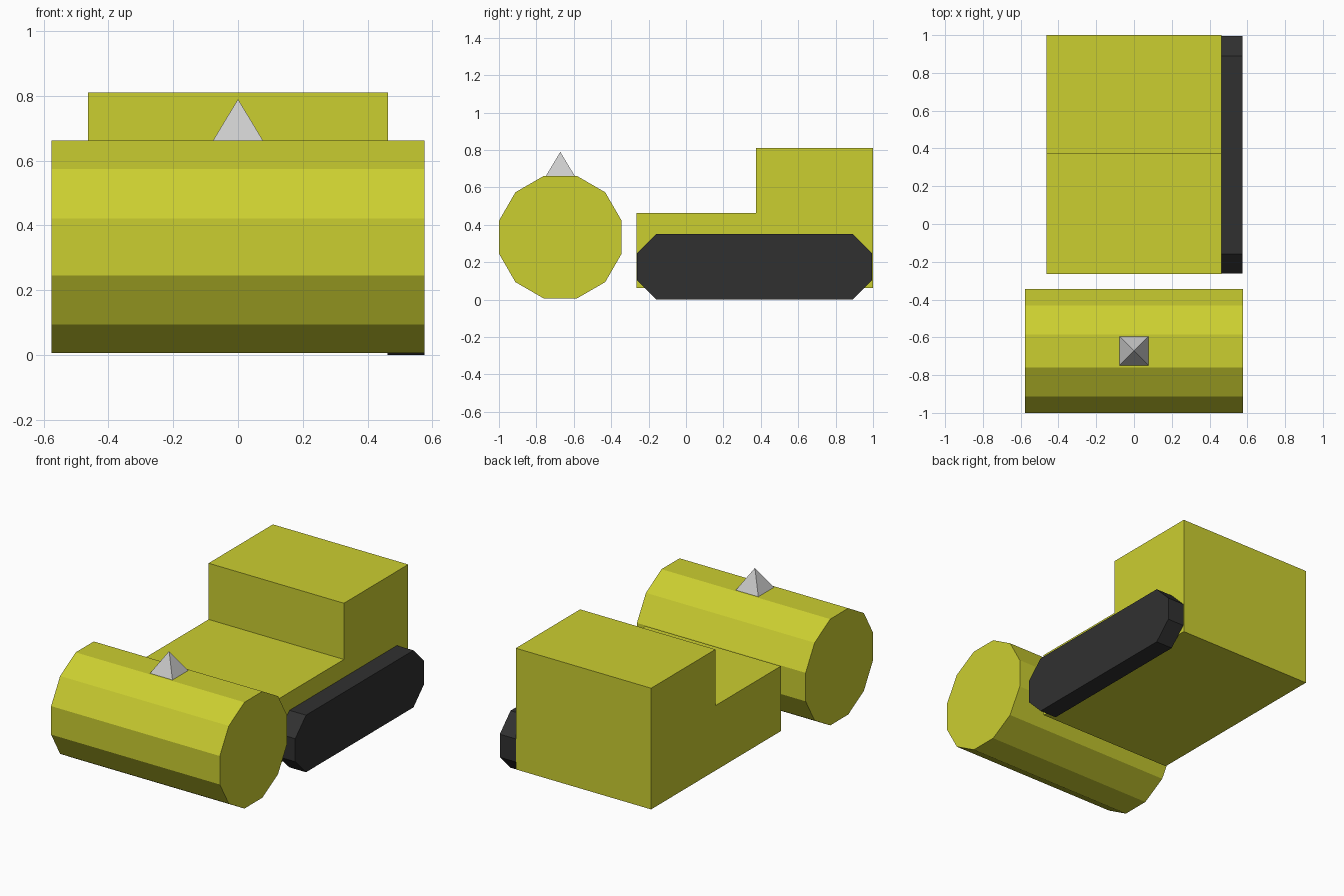
import bpy
import bmesh
import math

if "Cube" in bpy.data.objects:
    bpy.data.objects.remove(bpy.data.objects["Cube"])


def material(name, rgb):
    mat = bpy.data.materials.new(name)
    mat.diffuse_color = (*rgb, 1)
    mat.use_nodes = True
    mat.node_tree.nodes["Principled BSDF"].inputs["Base Color"].default_value = mat.diffuse_color
    return mat


def extrude_profile(name, points, x0, x1, mat):
    """Closed (y, z) outline extruded along x."""
    bm = bmesh.new()
    face = bm.faces.new([bm.verts.new((x0, y, z)) for y, z in points])
    grown = bmesh.ops.extrude_face_region(bm, geom=[face])["geom"]
    verts = [g for g in grown if isinstance(g, bmesh.types.BMVert)]
    bmesh.ops.translate(bm, verts=verts, vec=(x1 - x0, 0, 0))
    bmesh.ops.recalc_face_normals(bm, faces=bm.faces[:])
    mesh = bpy.data.meshes.new(name)
    bm.to_mesh(mesh)
    bm.free()
    mesh.materials.append(mat)
    obj = bpy.data.objects.new(name, mesh)
    bpy.context.collection.objects.link(obj)
    return obj


yellow = material("yellow_paint", (0.6, 0.62, 0.03))
black = material("black_rubber", (0.03, 0.03, 0.03))

# Stepped body: low hood in front, tall cab behind
extrude_profile("body", [(-0.265, 0.062), (1.0, 0.062), (1.0, 0.81),
                         (0.373, 0.81), (0.373, 0.463), (-0.265, 0.463)],
                -0.462, 0.462, yellow)

# Single track on the right side, with chamfered ends
y0, y1, top, cut = -0.263, 0.995, 0.352, 0.105
extrude_profile("right_track", [(y0 + cut, 0), (y1 - cut, 0), (y1, cut), (y1, top - cut),
                                (y1 - cut, top), (y0 + cut, top), (y0, top - cut), (y0, cut)],
                0.461, 0.575, black)

# Twelve-sided roller with a flat on top
roller_y, roller_z, flat = -0.672, 0.334, 0.328
radius = flat / math.cos(math.pi / 12)
angles = [math.radians(15 + 30 * i) for i in range(12)]
extrude_profile("roller", [(roller_y + radius * math.cos(a), roller_z + radius * math.sin(a))
                           for a in angles], -0.576, 0.576, yellow)

# Square pyramid spike on the roller
base_z, tip_z = roller_z + flat, 0.79
bpy.ops.mesh.primitive_cone_add(vertices=4, radius1=0.077 * math.sqrt(2), radius2=0,
                                depth=tip_z - base_z,
                                location=(0, roller_y, (base_z + tip_z) / 2),
                                rotation=(0, 0, math.pi / 4))
bpy.context.object.name = "roller_spike"
